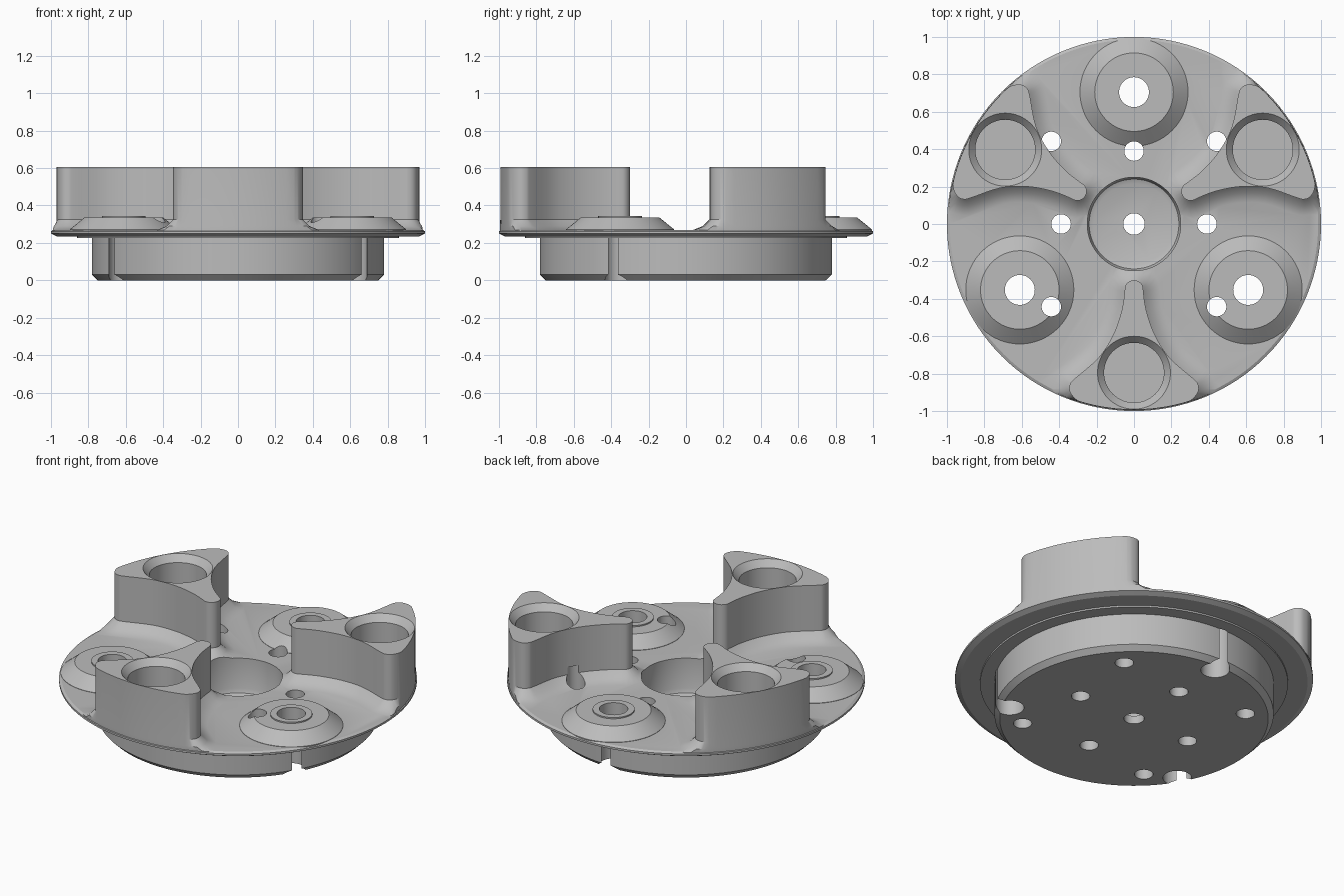
import bpy, bmesh, math
from mathutils import Vector

if "Cube" in bpy.data.objects:
    bpy.data.objects.remove(bpy.data.objects["Cube"])

grey = bpy.data.materials.new("light_grey")
grey.diffuse_color = (0.5, 0.5, 0.5, 1)
grey.use_nodes = True
grey.node_tree.nodes["Principled BSDF"].inputs["Base Color"].default_value = grey.diffuse_color


def loft(name, rings):
    """Skin closed rings of points and cap both ends."""
    bm = bmesh.new()
    loops = [[bm.verts.new(p) for p in ring] for ring in rings]
    n = len(loops[0])
    for a, b in zip(loops, loops[1:]):
        for i in range(n):
            j = (i + 1) % n
            bm.faces.new((a[i], a[j], b[j], b[i]))
    bm.faces.new(loops[0][::-1])
    bm.faces.new(loops[-1])
    bmesh.ops.recalc_face_normals(bm, faces=bm.faces)
    me = bpy.data.meshes.new(name)
    bm.to_mesh(me)
    bm.free()
    me.materials.append(grey)
    ob = bpy.data.objects.new(name, me)
    bpy.context.collection.objects.link(ob)
    return ob


def lathe(name, profile, x=0, y=0, seg=64):
    """Turn an (r, z) profile about a vertical axis at x, y."""
    return loft(name, [[(x + r * math.cos(2 * math.pi * i / seg),
                         y + r * math.sin(2 * math.pi * i / seg), z)
                        for i in range(seg)] for r, z in profile])


def combine(body, part, op):
    mod = body.modifiers.new(part.name, 'BOOLEAN')
    mod.operation, mod.object, mod.solver = op, part, 'EXACT'
    bpy.context.view_layer.objects.active = body
    bpy.ops.object.modifier_apply(modifier=mod.name)
    bpy.data.objects.remove(part)


def polar(r, deg):
    return r * math.cos(math.radians(deg)), r * math.sin(math.radians(deg))


def spline(pts, steps=4):
    """Smooth curve through the points."""
    out = []
    for i in range(len(pts) - 1):
        p0, p1 = pts[max(i - 1, 0)], pts[i]
        p2, p3 = pts[i + 1], pts[min(i + 2, len(pts) - 1)]
        for k in range(steps):
            t = k / steps
            out.append(0.5 * (2 * p1 + (p2 - p0) * t + (2 * p0 - 5 * p1 + 4 * p2 - p3) * t * t
                              + (3 * p1 - p0 - 3 * p2 + p3) * t ** 3))
    return out + [pts[-1]]


# Outline of one post: u = distance from centre, v = sideways
tip = [Vector((0.35 - 0.05 * math.cos(a), 0.05 * math.sin(a)))
       for a in (math.radians(15 * k) for k in range(6))]
side = spline([Vector(p) for p in ((0.36, 0.05), (0.46, 0.065), (0.59, 0.11), (0.715, 0.19),
                                   (0.825, 0.315), (0.855, 0.341), (0.89, 0.345),
                                   (0.925, 0.325), (0.946, 0.30))])
outer = [Vector(polar(0.993, a)) for a in (15, 12, 9, 6, 3, 0)]
half = tip + side + outer
outline = half + [Vector((p.x, -p.y)) for p in half[-2:0:-1]]


def post_ring(offset, z, deg):
    pts, n = [], len(outline)
    for i, p in enumerate(outline):
        t = outline[(i + 1) % n] - outline[i - 1]
        q = p + Vector((-t.y, t.x)).normalized() * offset
        if q.length > 0.995:
            q *= 0.995 / q.length
        c, s = polar(1, deg)
        pts.append((q.x * c - q.y * s, q.x * s + q.y * c, z))
    return pts


# Round base plate with stepped underside and chamfered plug
body = lathe("base_plate", [(0.75, 0), (0.78, 0.03), (0.78, 0.225), (0.86, 0.225),
                            (0.86, 0.235), (0.97, 0.235), (1, 0.25), (1, 0.262),
                            (0.985, 0.27)], seg=128)

# Three tall posts with flared feet
for deg in (30, 150, 270):
    post = loft("post", [post_ring(o, z, deg) for o, z in
                         ((0.09, 0.258), (0.09, 0.268), (0.035, 0.29), (0, 0.325), (0, 0.605))])
    combine(body, post, 'UNION')

# Three low conical bosses with raised seats
for deg in (90, 210, 330):
    boss = lathe("boss", [(0.289, 0.257), (0.289, 0.272), (0.21, 0.336), (0.117, 0.336),
                          (0.117, 0.344), (0.09, 0.344)], *polar(0.705, deg))
    combine(body, boss, 'UNION')

# Central pocket and its through hole
combine(body, lathe("pocket", [(0.215, 0.05), (0.24, 0.06), (0.25, 0.085), (0.25, 0.5)]),
        'DIFFERENCE')
combine(body, lathe("centre_hole", [(0.057, -0.1), (0.057, 0.2)], seg=32), 'DIFFERENCE')

# Chamfered blind bores in the posts
for deg in (30, 150, 270):
    combine(body, lathe("bore", [(0.16, 0.29), (0.16, 0.565), (0.195, 0.605), (0.195, 0.7)],
                        *polar(0.795, deg)), 'DIFFERENCE')

# Boss holes, which break through the plug wall as thin slots
for deg in (90, 210, 330):
    combine(body, lathe("boss_hole", [(0.08, -0.1), (0.08, 0.5)], *polar(0.705, deg), seg=48),
            'DIFFERENCE')

# Two rings of four small holes
for k in range(4):
    for r, deg in ((0.39, 90 * k), (0.625, 90 * k + 45)):
        combine(body, lathe("small_hole", [(0.052, -0.1), (0.052, 0.37)], *polar(r, deg), seg=32),
                'DIFFERENCE')

bpy.ops.object.select_all(action='DESELECT')
body.select_set(True)
bpy.context.view_layer.objects.active = body
bpy.ops.object.shade_smooth_by_angle(angle=math.radians(25))
